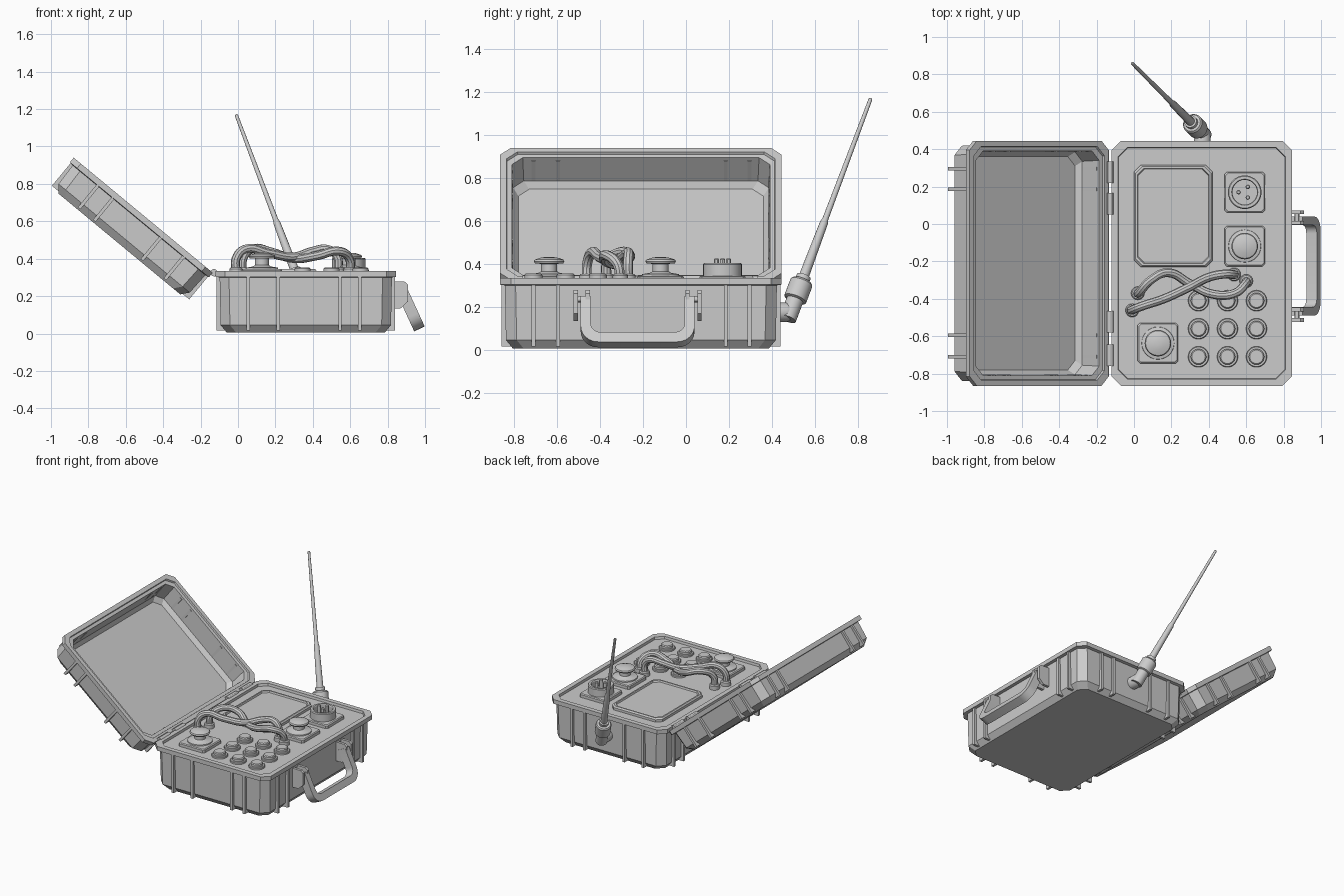
import bpy, bmesh, math
from mathutils import Matrix, Vector

cube = bpy.data.objects.get("Cube")
if cube:
    bpy.data.objects.remove(cube, do_unlink=True)

grey = bpy.data.materials.new("plain_grey")
grey.use_nodes = True
COLOUR = (0.6, 0.6, 0.6, 1)
grey.diffuse_color = COLOUR
grey.node_tree.nodes["Principled BSDF"].inputs["Base Color"].default_value = COLOUR
made = []


def finish(name, bm, matrix=Matrix()):
    bmesh.ops.transform(bm, matrix=matrix, verts=bm.verts)
    bmesh.ops.recalc_face_normals(bm, faces=bm.faces)
    mesh = bpy.data.meshes.new(name)
    bm.to_mesh(mesh)
    bm.free()
    mesh.materials.append(grey)
    ob = bpy.data.objects.new(name, mesh)
    bpy.context.collection.objects.link(ob)
    made.append(ob)
    return ob


def loft(bm, loops):
    """Skin a list of point loops and cap both ends."""
    rings = [[bm.verts.new(p) for p in loop] for loop in loops]
    n = len(rings[0])
    for a, b in zip(rings, rings[1:]):
        for i in range(n):
            j = (i + 1) % n
            bm.faces.new((a[i], a[j], b[j], b[i]))
    bm.faces.new(rings[0])
    bm.faces.new(rings[-1])


def octagon(x0, x1, y0, y1, c, z):
    return [(x0 + c, y0, z), (x1 - c, y0, z), (x1, y0 + c, z), (x1, y1 - c, z),
            (x1 - c, y1, z), (x0 + c, y1, z), (x0, y1 - c, z), (x0, y0 + c, z)]


def add_box(bm, lo, hi):
    lo, hi = Vector(lo), Vector(hi)
    m = Matrix.Translation((lo + hi) / 2) @ Matrix.Diagonal((*(hi - lo), 1))
    bmesh.ops.create_cube(bm, size=1, matrix=m)


def lathe(name, profile, base, axis=(0, 0, 1), sides=28):
    """Turn a (radius, height) profile about an axis."""
    bm = bmesh.new()
    turns = [2 * math.pi * i / sides for i in range(sides)]
    loft(bm, [[(r * math.cos(t), r * math.sin(t), h) for t in turns] for r, h in profile])
    turn = Vector(axis).to_track_quat('Z', 'Y').to_matrix().to_4x4()
    return finish(name, bm, Matrix.Translation(base) @ turn)


def plate(name, x0, x1, y0, y1, steps, c):
    """Chamfered plate from (inset, z) steps."""
    bm = bmesh.new()
    loft(bm, [octagon(x0 + i, x1 - i, y0 + i, y1 - i, c, z) for i, z in steps])
    return finish(name, bm)


# Case halves: local z is the depth measured away from the rim
WIDTH, Y0, Y1 = 0.965, -0.865, 0.445
RIB_U = (0.175, 0.335, 0.665, 0.77)
RIB_Y = (-0.71, -0.595, 0.185, 0.295)


def tray(name, depth, inner, matrix):
    steps = [(0.06, depth), (0.027, depth - 0.04), (0.022, 0.035), (0, 0.032), (0, 0)] + inner
    bm = bmesh.new()
    loft(bm, [octagon(i, WIDTH - i, Y0 + i, Y1 - i, 0.05, d) for i, d in steps])
    finish(name + "_shell", bm, matrix)
    bm = bmesh.new()
    top, bottom, out, deep, half = 0.03, depth - 0.01, 0.006, 0.06, 0.009
    for u in RIB_U:
        add_box(bm, (u - half, Y0 + out, top), (u + half, Y0 + deep, bottom))
        add_box(bm, (u - half, Y1 - deep, top), (u + half, Y1 - out, bottom))
    for y in RIB_Y:
        add_box(bm, (out, y - half, top), (deep, y + half, bottom))
        add_box(bm, (WIDTH - deep, y - half, top), (WIDTH - out, y + half, bottom))
    finish(name + "_ribs", bm, matrix)


tray("base", 0.33, [(0.035, 0), (0.038, 0.018)],
     Matrix.Translation((-0.12, 0, 0.335)) @ Matrix.Diagonal((1, 1, -1, 1)))
lid_turn = Matrix.Rotation(math.radians(-140.4), 4, 'Y')
tray("lid", 0.2, [(0.03, 0), (0.033, 0.012), (0.055, 0.014), (0.06, 0.15), (0.085, 0.18)],
     Matrix.Translation((-0.135, 0, 0.325)) @ lid_turn)

# Hinges
for y in (-0.76, -0.58, 0.05, 0.22):
    lathe("hinge_knuckle", [(0.02, 0), (0.02, 0.115)], (-0.128, y, 0.325), (0, 1, 0), 12)

# Screen with a recessed face
plate("screen_bezel", 0, 0.42, -0.23, 0.315,
      [(0, 0.31), (0, 0.335), (0.008, 0.345), (0.018, 0.345), (0.022, 0.333)], 0.035)

# Square mounting plates
for name, x, y in (("socket", 0.592, 0.17), ("knob", 0.592, -0.118), ("knob", 0.128, -0.637)):
    plate(name + "_plate", x - 0.108, x + 0.108, y - 0.108, y + 0.108,
          [(0, 0.31), (0, 0.338), (0.006, 0.344)], 0.012)
    if name == "knob":
        lathe("knob", [(0.088, 0.34), (0.086, 0.352), (0.05, 0.358), (0.037, 0.365), (0.037, 0.4),
                       (0.066, 0.402), (0.071, 0.412), (0.066, 0.42), (0.035, 0.43), (0.01, 0.432)],
              (x, y, 0))
    else:
        lathe("socket_ring", [(0.09, 0.34), (0.09, 0.398), (0.085, 0.404), (0.07, 0.404),
                              (0.066, 0.398), (0.066, 0.36)], (x, y, 0))
        for k in range(3):
            t = math.pi + k * math.tau / 3
            lathe("socket_pin", [(0.012, 0.35), (0.012, 0.42), (0.008, 0.425)],
                  (x + 0.033 * math.cos(t), y + 0.033 * math.sin(t), 0), sides=12)

# Push buttons
for x in (0.345, 0.5, 0.655):
    for y in (-0.41, -0.56, -0.71):
        lathe("push_button", [(0.056, 0.31), (0.056, 0.328), (0.052, 0.332), (0.042, 0.332),
                              (0.042, 0.348), (0.036, 0.354)], (x, y, 0), sides=24)

# Cables
cables = {
    "cable_rear": [(0.02, -0.37, 0.33), (0.03, -0.365, 0.41), (0.09, -0.3, 0.455),
                   (0.18, -0.26, 0.435), (0.3, -0.32, 0.4), (0.42, -0.375, 0.415),
                   (0.54, -0.37, 0.44), (0.595, -0.32, 0.4), (0.6, -0.305, 0.33)],
    "cable_front": [(-0.01, -0.462, 0.33), (-0.01, -0.46, 0.4), (0.04, -0.44, 0.452),
                    (0.16, -0.4, 0.43), (0.3, -0.335, 0.41), (0.4, -0.285, 0.44),
                    (0.48, -0.268, 0.45), (0.53, -0.27, 0.41), (0.535, -0.27, 0.33)]}
for name, points in cables.items():
    curve = bpy.data.curves.new(name, 'CURVE')
    curve.dimensions = '3D'
    curve.bevel_depth = 0.024
    curve.bevel_resolution = 3
    curve.resolution_u = 6
    spline = curve.splines.new('BEZIER')
    spline.bezier_points.add(len(points) - 1)
    for bp, p in zip(spline.bezier_points, points):
        bp.co = p
        bp.handle_left_type = bp.handle_right_type = 'AUTO'
    curve.materials.append(grey)
    ob = bpy.data.objects.new(name, curve)
    bpy.context.collection.objects.link(ob)
    made.append(ob)
    for p in (points[0], points[-1]):
        lathe("cable_plug", [(0.036, 0.31), (0.036, 0.345), (0.03, 0.352)], (p[0], p[1], 0), sides=16)

# Antenna: wall mount, swivel and tapering rod
lathe("antenna_mount", [(0.045, 0), (0.045, 0.06), (0.038, 0.075)], (0.365, 0.41, 0.175), (0, 1, 0))
foot, tip = Vector((0.31, 0.54, 0.32)), Vector((-0.01, 0.86, 1.17))
axis = tip - foot
length = axis.length
lathe("antenna_swivel", [(0.04, -0.2), (0.04, -0.1), (0.054, -0.095), (0.054, -0.01), (0.047, 0),
                         (0.034, 0.002), (0.034, 0.025)], foot, axis)
lathe("antenna_rod", [(0.024, 0), (0.019, length * 0.32), (0.014, length * 0.34),
                      (0.009, length - 0.005), (0.006, length)], foot, axis, 16)

# Carrying handle: a rounded U hanging from two brackets
HANDLE_Y, HALF, DROP = -0.225, 0.265, 0.235


def u_path(half, drop, radius):
    pts = [(half, 0)]
    for k in range(7):
        t = k * math.pi / 12
        pts.append((half - radius + radius * math.cos(t), -drop + radius - radius * math.sin(t)))
    return pts + [(-y, v) for y, v in reversed(pts)]


bm = bmesh.new()
outer, inner = u_path(HALF, DROP, 0.08), u_path(HALF - 0.046, DROP - 0.05, 0.045)
loops = []
for (oy, ov), (iy, iv) in zip(outer, inner):
    loops.append([(-0.031, oy, ov), (0.031, oy, ov), (0.031, iy, iv), (-0.031, iy, iv)])
loft(bm, loops)
finish("carry_handle", bm, Matrix.Translation((0.872, HANDLE_Y, 0.238))
       @ Matrix.Rotation(math.radians(-24.7), 4, 'Y'))
for side in (-1, 1):
    bm = bmesh.new()
    for off in (0.232, 0.288):
        y = HANDLE_Y + side * off
        prism = [(0.8, 0.135), (0.87, 0.135), (0.908, 0.17), (0.908, 0.262), (0.89, 0.278), (0.8, 0.278)]
        loft(bm, [[(x, y + dy, z) for x, z in prism] for dy in (-0.01, 0.01)])
    finish("handle_bracket", bm)
    lathe("handle_pin", [(0.014, -0.035), (0.014, 0.035)],
          (0.872, HANDLE_Y + side * 0.26, 0.235), (0, 1, 0), 12)

# Turn curves into meshes and shade round parts smooth
bpy.ops.object.select_all(action='DESELECT')
for ob in made:
    ob.select_set(True)
bpy.context.view_layer.objects.active = made[-1]
bpy.ops.object.convert(target='MESH')
bpy.ops.object.shade_smooth_by_angle(angle=math.radians(30))
